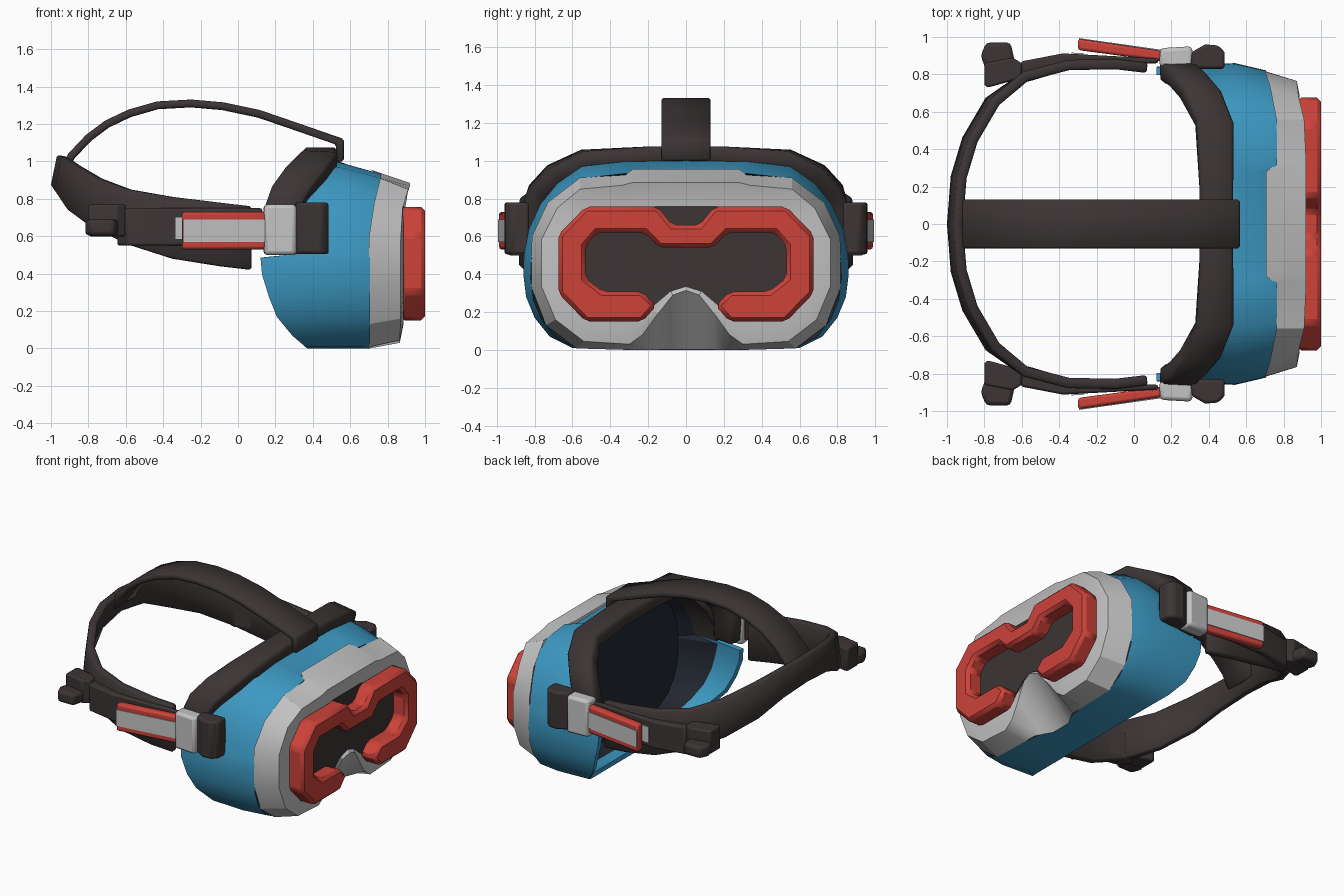
import bpy, bmesh, math

if "Cube" in bpy.data.objects:
    bpy.data.objects.remove(bpy.data.objects["Cube"])


def material(name, rgb):
    m = bpy.data.materials.new(name)
    m.diffuse_color = (*rgb, 1)
    m.use_nodes = True
    m.node_tree.nodes["Principled BSDF"].inputs["Base Color"].default_value = m.diffuse_color
    return m


BLUE = material("blue", (0.045, 0.315, 0.54))
GREY = material("light_grey", (0.55, 0.55, 0.56))
RED = material("red", (0.61, 0.055, 0.042))
DARK = material("dark_brown", (0.045, 0.035, 0.035))
NAVY = material("navy", (0.015, 0.02, 0.03))


def make(name, verts, faces, mats, slots=None, bevel=0, segs=2, thick=0):
    me = bpy.data.meshes.new(name)
    me.from_pydata(verts, [], faces)
    for m in mats:
        me.materials.append(m)
    if slots:
        for p, s in zip(me.polygons, slots):
            p.material_index = s
    bm = bmesh.new()
    bm.from_mesh(me)
    bmesh.ops.recalc_face_normals(bm, faces=bm.faces)
    bm.to_mesh(me)
    bm.free()
    ob = bpy.data.objects.new(name, me)
    bpy.context.collection.objects.link(ob)
    if thick:
        s = ob.modifiers.new("thickness", 'SOLIDIFY')
        s.thickness, s.offset, s.use_even_offset = thick, 0, True
    if bevel:
        b = ob.modifiers.new("bevel", 'BEVEL')
        b.width, b.segments, b.limit_method = bevel, segs, 'ANGLE'
        b.angle_limit = math.radians(35)
    bpy.ops.object.select_all(action='DESELECT')
    ob.select_set(True)
    bpy.context.view_layer.objects.active = ob
    bpy.ops.object.shade_smooth_by_angle(angle=math.radians(28))
    return ob


def sym(half):
    """Close a half outline that starts and ends on y = 0."""
    return half + [(p[0], -p[1], p[2]) for p in reversed(half[1:-1])]


def loft(name, rings, mats, slots, caps=(False, True)):
    n = len(rings[0])
    verts = [v for r in rings for v in r]
    faces, idx = [], []
    for k in range(len(rings) - 1):
        for i in range(n):
            j = (i + 1) % n
            faces.append((k * n + i, k * n + j, (k + 1) * n + j, (k + 1) * n + i))
            idx.append(slots[k])
    for k, use in zip((0, len(rings) - 1), caps):
        if use:
            faces.append(tuple(range(k * n, k * n + n)))
            idx.append(0)
    return make(name, verts, faces, mats, idx)


def extrude(name, a, b, mat, **kw):
    n = len(a)
    faces = [tuple(range(n)), tuple(range(n, 2 * n))]
    faces += [(i, (i + 1) % n, n + (i + 1) % n, n + i) for i in range(n)]
    return make(name, a + b, faces, [mat], **kw)


def side_part(name, xy, z0, z1, mat, bevel=0.012):
    for label, s in (("left", 1), ("right", -1)):
        extrude(f"{name}_{label}", [(x, s * y, z0) for x, y in xy],
                [(x, s * y, z1) for x, y in xy], mat, bevel=bevel)


def strip(name, edge_a, edge_b, mat, thick, bevel=0.01):
    n = len(edge_a)
    faces = [(i, i + 1, n + i + 1, n + i) for i in range(n - 1)]
    return make(name, edge_a + edge_b, faces, [mat], thick=thick, bevel=bevel, segs=1)


def interp(table, z):
    for (z0, x0), (z1, x1) in zip(table, table[1:]):
        if z <= z1:
            return x0 + (x1 - x0) * (z - z0) / (z1 - z0)
    return table[-1][1]


# Blue shell: hollow, with a stepped rear edge and a dark lining
outline = [(0, 1.0), (.29, .996), (.33, .995), (.55, .97), (.68, .88), (.77, .77), (.83, .64),
           (.855, .51), (.857, .49), (.86, .4), (.845, .28), (.8, .17), (.72, .07), (.6, .01),
           (.3, 0), (.16, 0), (.08, 0), (0, 0)]
rear_edge = [(0, .37), (.07, .29), (.18, .2), (.38, .13), (.495, .12), (.505, .31), (.75, .32),
             (.9, .37), (1, .47)]
lining_edge = [(0, .46), (.2, .36), (.495, .30), (.505, .48), (1, .55)]
front_edge = [(0, .705), (.6, .705), (.8, .735), (.9, .765), (1, .765)]


def front_x(y, z):
    if z < .005 and y < .17:
        return .635 if y < .1 else .68      # cut-out below the nose
    if z > .94 and y < .3:
        return .71                          # raised tab on top
    return interp(front_edge, z)


def shell_ring(x, sy=1, sz=1, up=0):
    half = []
    for y, z in outline:
        px = x(y, z) if callable(x) else interp(x, z) if isinstance(x, list) else x
        half.append((px, y * sy, up + z * sz))
    return sym(half)


shell = loft("shell", [shell_ring(rear_edge, .98, .99), shell_ring(.54),
                       shell_ring(front_x, .955, .938),
                       shell_ring(.61, .88, .87, .04), shell_ring(lining_edge, .93, .92, .035),
                       shell_ring(rear_edge, .93, .92, .035), shell_ring(rear_edge, .98, .99)],
             [BLUE, NAVY, DARK], [0, 0, 1, 1, 2, 0], caps=(False, False))
n = len(shell.data.polygons) // 6
for i, p in enumerate(shell.data.polygons):
    if i >= 4 * n:                          # lower flanges blue, upper lining dark
        p.material_index = 0 if p.center.z < .5 else 2
extrude("inner_panel", shell_ring(.595, .89, .88, .035), shell_ring(.61, .89, .88, .035), NAVY)

# Grey face frame with the nose cut-out
rear = [(0, .957), (.28, .957), (.32, .925), (.56, .91), (.73, .78), (.815, .6), (.817, .33),
        (.74, .13), (.58, .008), (.3, 0), (.2, 0), (.15, 0), (.075, 0), (0, 0)]
front = [(.92, 0, .885), (.92, .28, .885), (.92, .34, .87), (.91, .56, .85), (.88, .68, .75),
         (.87, .765, .58), (.87, .765, .34), (.87, .69, .16), (.865, .54, .045), (.865, .3, .03),
         (.868, .23, .08), (.88, .15, .19), (.90, .07, .29), (.91, 0, .315)]
inner = [(0, .77), (.28, .77), (.34, .77), (.53, .77), (.61, .69), (.69, .6), (.69, .31),
         (.61, .22), (.53, .14), (.3, .13), (.24, .13), (.17, .21), (.08, .31), (0, .335)]
frame_rear = [(front_x(y, z) - .004, y, z) for y, z in rear]
loft("face_frame", [sym(frame_rear), sym(front),
                    sym([(.885, y, z) for y, z in inner])], [GREY], [0, 0])

# Dark visor panel
visor = [(0, .76), (.16, .76), (.5, .68), (.58, .58), (.58, .34), (.48, .26), (.18, .225),
         (.08, .31), (0, .335)]
extrude("visor", sym([(.882, y, z) for y, z in visor]),
        sym([(.891, y, z) for y, z in visor]), DARK)

# Red goggle rim, open at the nose and notched on top
rim = [(0, .66), (.07, .66), (.15, .757), (.53, .757), (.675, .61), (.675, .30), (.53, .15),
       (.23, .15), (.155, .235), (.235, .31), (.44, .31), (.53, .38), (.53, .55),
       (.47, .62), (.22, .62), (.14, .54), (0, .54)]
extrude("goggle_rim", sym([(.87, y, z) for y, z in rim]),
        sym([(1.0, y, z) for y, z in rim]), RED, bevel=.022, segs=1)

# Brow band arching over the shell, its ends tucked behind the buckles
back = [(.15, .80, .53), (.14, .81, .74), (.18, .785, .85), (.25, .70, .94), (.33, .54, 1.01),
        (.35, .2, 1.025)]
fore = [(.31, .81, .53), (.33, .82, .74), (.38, .775, .82), (.46, .69, .915), (.53, .53, 1.0),
        (.53, .2, 1.025)]


def both(half):
    return half + [(x, -y, z) for x, y, z in reversed(half)]


strip("brow_band", both(back), both(fore), DARK, .1, .015)

# Strap over the top of the head
top = [(.545, 1.0), (.545, 1.105), (.3, 1.19), (.11, 1.255), (-.08, 1.295), (-.25, 1.31),
       (-.43, 1.3), (-.58, 1.257), (-.7, 1.2), (-.8, 1.125), (-.89, 1.03), (-.94, .93)]
strip("top_strap", [(x, .13, z) for x, z in top], [(x, -.13, z) for x, z in top], DARK, .042)

# Strap around the back of the head: x, y, top z, bottom z
path = [(-.96, 0, 1.03, .86), (-.94, .25, 1.02, .83), (-.88, .45, .98, .74),
        (-.76, .655, .91, .65), (-.58, .79, .85, .555), (-.35, .85, .81, .48),
        (-.1, .855, .78, .44), (.07, .835, .76, .42)]
full = [(x, -y, a, b) for x, y, a, b in reversed(path[1:])] + path
strip("back_strap", [(x + (.02 if x < -.7 else 0), y, a) for x, y, a, b in full],
      [(x - (.015 if x < -.7 else 0), y, b) for x, y, a, b in full], DARK, .055)

# Side hardware, mirrored left and right
side_part("strap_cover", [(-.65, .79), (-.6, .87), (-.38, .912), (.13, .885), (.13, .86),
                          (-.3, .84), (-.57, .76)], .55, .75, DARK)
side_part("strap_mount", [(-.8, .74), (-.8, .86), (-.65, .89), (-.6, .86), (-.6, .78),
                          (-.78, .73)], .6, .77, DARK, .015)
side_part("strap_knob", [(-.82, .9), (-.79, .97), (-.66, .97), (-.64, .88), (-.66, .82),
                         (-.79, .82)], .605, .69, DARK, .02)
side_part("arm", [(-.3, .99), (-.3, .93), (.15, .87), (.15, .925)], .53, .73, RED, .015)
side_part("arm_stripe", [(-.295, .994), (.15, .931), (.15, .921), (-.295, .982)],
          .57, .69, GREY, 0)
side_part("arm_tip", [(-.335, .916), (-.335, .9), (-.27, .9), (-.27, .914)], .585, .7, GREY, 0)
side_part("buckle", [(.135, .84), (.14, .94), (.31, .95), (.32, .84)], .5, .77, GREY, .02)
side_part("bracket", [(.3, .83), (.31, .92), (.38, .96), (.45, .955), (.485, .92), (.485, .83)],
          .505, .78, DARK, .015)
